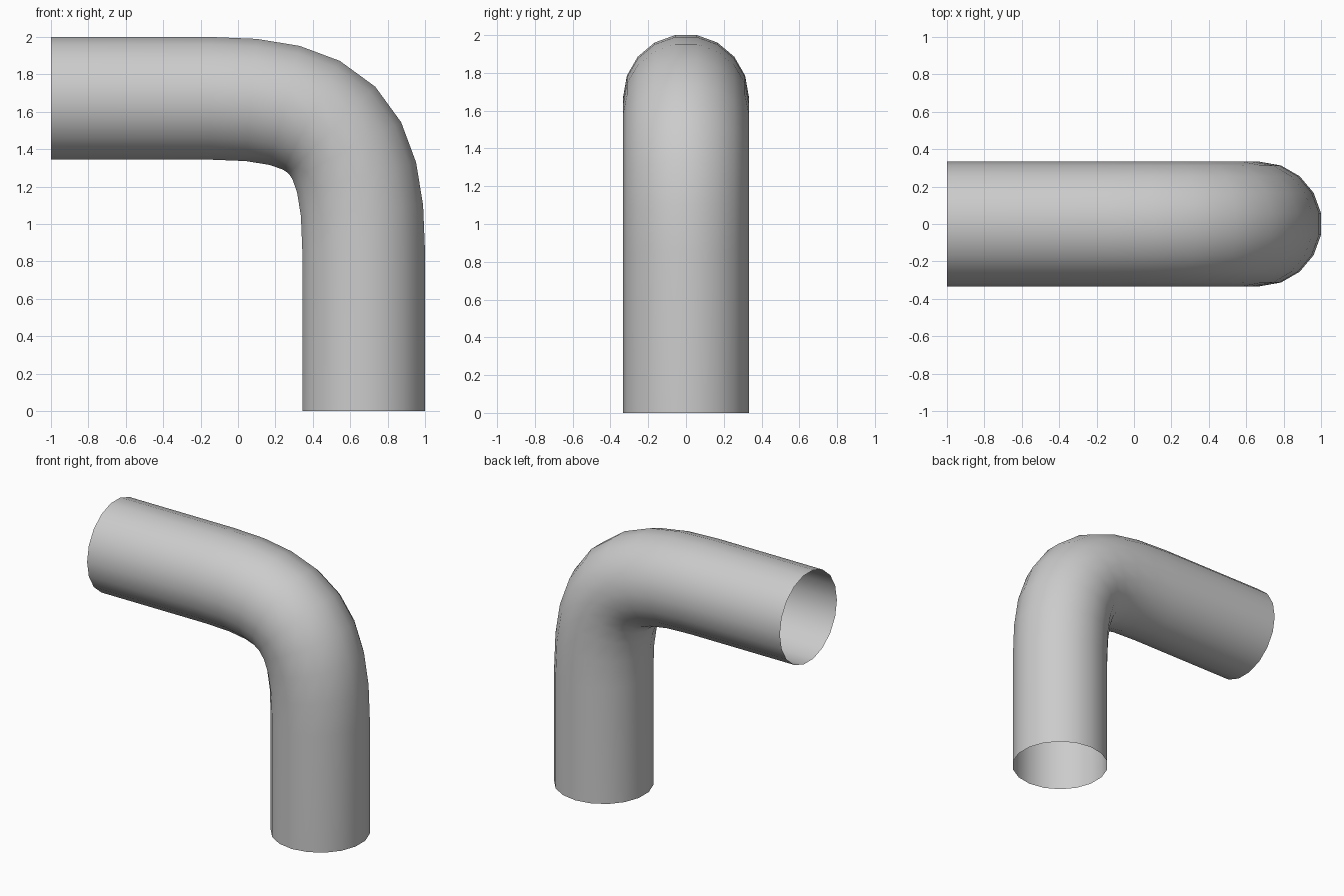
import bpy, bmesh
from math import sin, cos, radians
from mathutils import Vector

if "Cube" in bpy.data.objects:
    bpy.data.objects.remove(bpy.data.objects["Cube"])

SIDES, R, STEPS = 18, 0.333, 8
C = Vector((0.672, 0, 1.672))   # corner where the two pipe axes meet
L, H = 0.82, 0.18               # bend start and handle distances from corner

# Centre line: straight leg, bezier bend, straight arm -> (point, tangent)
up, left = Vector((0, 0, 1)), Vector((-1, 0, 0))
p = [C - up * L, C - up * H, C + left * H, C + left * L]
path = [(Vector((C.x, 0, 0)), up)]
for i in range(STEPS + 1):
    t = i / STEPS
    s = 1 - t
    pos = p[0]*s**3 + p[1]*3*s*s*t + p[2]*3*s*t*t + p[3]*t**3
    tan = (p[1]-p[0])*s*s + (p[2]-p[1])*2*s*t + (p[3]-p[2])*t*t
    path.append((pos, tan.normalized()))
path.append((Vector((-1, 0, C.z)), left))

# Sweep an open 18-sided ring along the centre line
bm = bmesh.new()
side = Vector((0, 1, 0))
rings = []
for pos, tan in path:
    out = side.cross(tan)       # points to the outside of the bend
    ring = []
    for k in range(SIDES):
        a = radians(10 + 360 / SIDES * k)
        ring.append(bm.verts.new(pos + out * R * cos(a) + side * R * sin(a)))
    rings.append(ring)
for a, b in zip(rings, rings[1:]):
    for k in range(SIDES):
        n = (k + 1) % SIDES
        bm.faces.new((a[k], a[n], b[n], b[k])).smooth = True

mesh = bpy.data.meshes.new("pipe_elbow")
bm.to_mesh(mesh)
bm.free()
bpy.context.collection.objects.link(bpy.data.objects.new("pipe_elbow", mesh))
